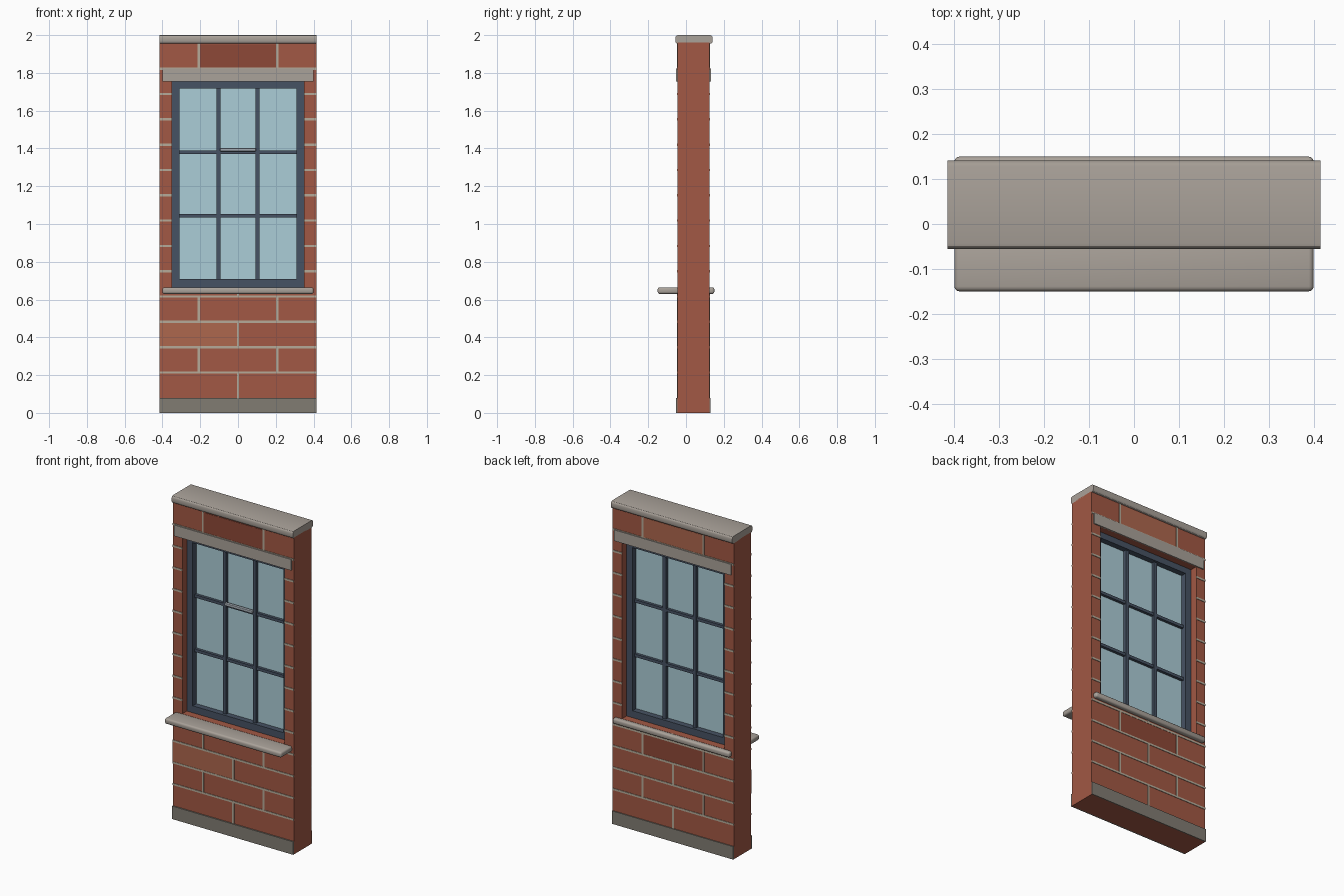
import bpy, bmesh
from mathutils import Matrix

if "Cube" in bpy.data.objects:
    bpy.data.objects.remove(bpy.data.objects["Cube"])

W = 0.415                   # half width of the wall
YF, YB = -0.045, 0.125      # wall faces
Z0, COURSE = 0.08, 0.134    # first brick course and course height
OX, OZ0, OZ1 = 0.35, 0.665, 1.755   # window opening


def material(name, rgb):
    m = bpy.data.materials.new(name)
    m.diffuse_color = (*rgb, 1)
    m.use_nodes = True
    m.node_tree.nodes["Principled BSDF"].inputs["Base Color"].default_value = m.diffuse_color
    return m


BRICK = material("brick", (0.36, 0.098, 0.058))
BRICK_LIGHT = material("light brick", (0.42, 0.135, 0.075))
BRICK_DARK = material("dark brick", (0.27, 0.065, 0.038))
MORTAR = material("mortar", (0.47, 0.41, 0.32))
STONE = material("stone", (0.40, 0.36, 0.32))
PLINTH = material("plinth stone", (0.22, 0.20, 0.17))
FRAME = material("frame paint", (0.062, 0.085, 0.125))
GLASS = material("glass", (0.41, 0.61, 0.68))
METAL = material("metal", (0.36, 0.40, 0.44))


def boxes(name, specs, mat, bevel=0, segments=2):
    """One object made of boxes given as (x0, x1, y0, y1, z0, z1)."""
    bm = bmesh.new()
    for x0, x1, y0, y1, z0, z1 in specs:
        mat4 = Matrix.Translation(((x0 + x1) / 2, (y0 + y1) / 2, (z0 + z1) / 2)) \
            @ Matrix.Diagonal((x1 - x0, y1 - y0, z1 - z0, 1))
        bmesh.ops.create_cube(bm, size=1, matrix=mat4)
    if bevel:
        bmesh.ops.bevel(bm, geom=bm.edges[:], offset=bevel, segments=segments,
                        profile=0.5, affect='EDGES')
    me = bpy.data.meshes.new(name)
    bm.to_mesh(me)
    bm.free()
    me.materials.append(mat)
    ob = bpy.data.objects.new(name, me)
    bpy.context.collection.objects.link(ob)
    return ob


def ring_profile(name, outer, inner, y0, y1, mat):
    """Rectangular frame in the xz plane, extruded from y0 to y1."""
    bm = bmesh.new()
    loops = []
    for hx, za, zb in (outer, inner):
        loops.append([bm.verts.new((x, y0, z)) for x, z in
                      ((-hx, za), (hx, za), (hx, zb), (-hx, zb))])
    faces = [bm.faces.new((loops[0][i], loops[0][(i + 1) % 4],
                           loops[1][(i + 1) % 4], loops[1][i])) for i in range(4)]
    ext = bmesh.ops.extrude_face_region(bm, geom=faces, use_keep_orig=True)
    bmesh.ops.translate(bm, vec=(0, y1 - y0, 0),
                        verts=[v for v in ext["geom"] if isinstance(v, bmesh.types.BMVert)])
    bmesh.ops.recalc_face_normals(bm, faces=bm.faces)
    me = bpy.data.meshes.new(name)
    bm.to_mesh(me)
    bm.free()
    me.materials.append(mat)
    ob = bpy.data.objects.new(name, me)
    bpy.context.collection.objects.link(ob)
    return ob


# Brick wall with opening
ring_profile("brick_wall", (W, 0, 1.96), (OX, OZ0, OZ1), YF, YB, BRICK)

# Mortar joints: bed joints run around the opening, head joints alternate
J, P = 0.006, 0.003
for side, ya, yb in (("front", YF - P, YF + 0.002), ("back", YB - 0.002, YB + P)):
    joints = []
    for i in range(14):
        lo, hi = Z0 + i * COURSE, Z0 + (i + 1) * COURSE
        if i < 13:
            spans = [(-W, -OX), (OX, W)] if OZ0 < hi < OZ1 else [(-W, W)]
            joints += [(a, b, ya, yb, hi - J, hi + J) for a, b in spans]
        if lo < OZ0:
            hi = min(hi, OZ0)
        elif lo < OZ1:
            continue
        for x in ([-0.208, 0.208] if i % 2 else [0]):
            joints.append((x - J, x + J, ya, yb, lo, hi))
    boxes("mortar_" + side, joints, MORTAR)

# Odd-coloured bricks
T = 0.0015
c = lambda i: (Z0 + i * COURSE + J, Z0 + (i + 1) * COURSE - J)
boxes("light_brick_front", [(-W, -J, YF - T, YF + T, *c(2))], BRICK_LIGHT)
boxes("dark_brick_front", [(-0.202, 0.202, YF - T, YF + T, *c(13))], BRICK_DARK)
boxes("dark_brick_back", [(-0.202, 0.202, YB - T, YB + T, *c(3))], BRICK_DARK)
boxes("light_brick_back", [(-0.202, 0.202, YB - T, YB + T, *c(13))], BRICK_LIGHT)

# Plinth strips and lintels on both faces
boxes("plinth", [(-W, W, -0.053, YF, 0, 0.08), (-W, W, YB, 0.131, 0, 0.08)], PLINTH)
boxes("lintels", [(-0.4, 0.4, -0.053, YF + 0.005, 1.755, 1.823),
                  (-0.4, 0.4, YB - 0.005, 0.132, 1.755, 1.823)], STONE)

# Coping: rounded profile along x
coping = boxes("coping", [(-W, W, -0.056, 0.141, 1.955, 2.0)], STONE)
bm = bmesh.new()
bm.from_mesh(coping.data)
long_edges = [e for e in bm.edges if abs(e.verts[0].co.x - e.verts[1].co.x) > 0.1]
bmesh.ops.bevel(bm, geom=long_edges, offset=0.013, segments=3, profile=0.5, affect='EDGES')
bm.to_mesh(coping.data)
bm.free()

# Sills
boxes("front_sill", [(-0.4, 0.4, -0.15, YF + 0.012, 0.63, 0.664)], STONE, 0.011, 3)
boxes("back_sill", [(-0.4, 0.4, YB - 0.012, 0.15, 0.63, 0.664)], STONE, 0.011, 3)

# Window frame, glazing bars, glass
IX, IZ0, IZ1 = 0.31, 0.708, 1.717
ring_profile("window_frame", (OX, OZ0, OZ1), (IX, IZ0, IZ1), 0.0, 0.08, FRAME)
dz = (IZ1 - IZ0) / 3
boxes("vertical_bars", [(x - 0.011, x + 0.011, 0.015, 0.065, IZ0, IZ1)
                        for x in (-0.103, 0.103)], FRAME)
boxes("horizontal_bars", [(-IX, IX, 0.018, 0.062, z - 0.009, z + 0.009)
                          for z in (IZ0 + dz, IZ0 + 2 * dz)], FRAME)
boxes("glass", [(-IX, IX, 0.035, 0.045, IZ0, IZ1)], GLASS)

# Latch bar across the middle pane
boxes("latch_bar", [(-0.095, 0.095, 0.0, 0.02, 1.385, 1.402)], METAL, 0.004, 2)

for ob in (coping, bpy.data.objects["front_sill"], bpy.data.objects["back_sill"]):
    bpy.ops.object.select_all(action='DESELECT')
    bpy.context.view_layer.objects.active = ob
    ob.select_set(True)
    bpy.ops.object.shade_smooth_by_angle()
